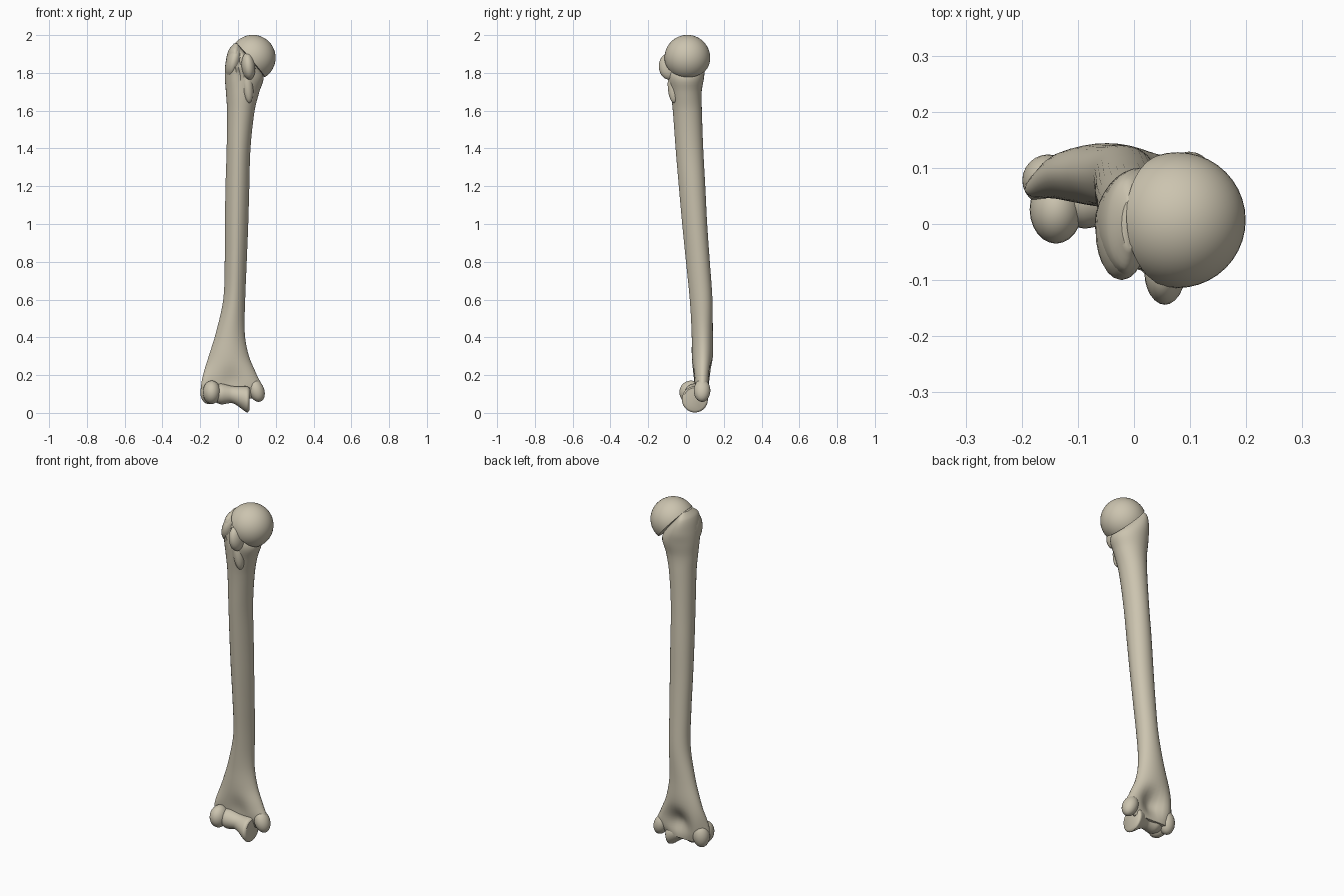
import bpy, bmesh
from math import sin, cos, pi, exp, radians
from mathutils import Vector

if "Cube" in bpy.data.objects:
    bpy.data.objects.remove(bpy.data.objects["Cube"])

bone = bpy.data.materials.new("bone")
bone.use_nodes = True
COLOUR = (0.60, 0.55, 0.43, 1)
bone.diffuse_color = COLOUR
bsdf = bone.node_tree.nodes["Principled BSDF"]
bsdf.inputs["Base Color"].default_value = COLOUR
bsdf.inputs["Roughness"].default_value = 0.7


def finish(name, bm, angle=45):
    """Turn a bmesh into a smooth-shaded bone part."""
    bmesh.ops.recalc_face_normals(bm, faces=bm.faces)
    mesh = bpy.data.meshes.new(name)
    bm.to_mesh(mesh)
    bm.free()
    mesh.materials.append(bone)
    obj = bpy.data.objects.new(name, mesh)
    bpy.context.collection.objects.link(obj)
    bpy.ops.object.select_all(action="DESELECT")
    obj.select_set(True)
    bpy.context.view_layer.objects.active = obj
    bpy.ops.object.shade_smooth_by_angle(angle=radians(angle))
    return obj


def skin(bm, rings):
    """Bridge equal rings of points and cap both ends."""
    rows = [[bm.verts.new(p) for p in ring] for ring in rings]
    n = len(rows[0])
    for a, b in zip(rows, rows[1:]):
        for i in range(n):
            j = (i + 1) % n
            bm.faces.new((a[i], a[j], b[j], b[i]))
    bm.faces.new(rows[0])
    bm.faces.new(rows[-1])


def spline(keys, steps):
    """Smoothly interpolate between key sections."""
    out = []
    for i in range(len(keys) - 1):
        p0, p1 = Vector(keys[max(i - 1, 0)]), Vector(keys[i])
        p2, p3 = Vector(keys[i + 1]), Vector(keys[min(i + 2, len(keys) - 1)])
        h = p2[0] - p1[0]
        m1 = (p2 - p0) * (h / (p2[0] - p0[0]))
        m2 = (p3 - p1) * (h / (p3[0] - p1[0]))
        for s in range(steps):
            t = s / steps
            out.append(p1 * (2*t**3 - 3*t*t + 1) + m1 * (t**3 - 2*t*t + t)
                       + p2 * (3*t*t - 2*t**3) + m2 * (t**3 - t*t))
    return out + [Vector(keys[-1])]


def bump(d, width):
    return exp(-(d / width) ** 2)


def lump(name, centre, size, tilt=0):
    """Rounded bony knob."""
    bm = bmesh.new()
    bmesh.ops.create_uvsphere(bm, u_segments=24, v_segments=14, radius=1)
    for v in bm.verts:
        x, y, z = v.co.x * size[0], v.co.y * size[1], v.co.z * size[2]
        v.co = Vector(centre) + Vector((x * cos(tilt) + z * sin(tilt), y,
                                        z * cos(tilt) - x * sin(tilt)))
    return finish(name, bm)


# Shaft with both flared ends: height, left/right limits, front/back limits
sections = [
    (0.075, -0.175, 0.07, 0.055, 0.11),
    (0.13, -0.195, 0.125, 0.04, 0.13),
    (0.20, -0.185, 0.10, 0.03, 0.142),
    (0.30, -0.155, 0.058, 0.03, 0.145),
    (0.42, -0.118, 0.036, 0.03, 0.142),
    (0.60, -0.078, 0.038, 0.02, 0.14),
    (0.80, -0.070, 0.046, 0.0, 0.126),
    (1.00, -0.069, 0.054, -0.02, 0.112),
    (1.20, -0.066, 0.060, -0.038, 0.102),
    (1.40, -0.060, 0.066, -0.055, 0.091),
    (1.60, -0.058, 0.088, -0.070, 0.084),
    (1.70, -0.064, 0.113, -0.083, 0.083),
    (1.78, -0.070, 0.135, -0.098, 0.096),
    (1.85, -0.066, 0.090, -0.102, 0.100),
    (1.92, -0.050, 0.030, -0.085, 0.082),
    (1.955, -0.022, 0.012, -0.045, 0.045),
]
SIDES = 32
rings = []
for z, x0, x1, y0, y1 in spline(sections, 5):
    ring = []
    cx, cy = (x0 + x1) / 2, (y0 + y1) / 2
    middle = bump(z - 0.85, 0.6)
    for i in range(SIDES):
        a = 2 * pi * i / SIDES
        c, s = cos(a), sin(a)
        # front ridge along the shaft, flatter back
        if s < 0:
            c *= 1 - 0.22 * middle * abs(s)
        else:
            c *= 1 + 0.12 * middle * s
        x = cx + c * (x1 - x0) / 2
        y = cy + s * (y1 - y0) / 2
        # hollow above the elbow joint, deeper at the back
        hollow = bump(x + 0.03, 0.065) * bump(z - 0.165, 0.075)
        y += (0.07 - y) * hollow * (0.85 if s > 0 else 0.5)
        # side column sweeping forward at the outer edge
        y -= 0.025 * bump(x + 0.2, 0.04) * bump(z - 0.15, 0.12)
        # groove between the two upper tubercles
        if s < 0:
            y += 0.028 * bump(x - 0.008, 0.014) * bump(z - 1.83, 0.1)
        ring.append((x, y, z))
    rings.append(ring)
bm = bmesh.new()
skin(bm, rings)
finish("shaft", bm)

# Ball head, cut to a cap with a crisp rim
bm = bmesh.new()
centre = Vector((0.078, 0.007, 1.88))
bmesh.ops.create_uvsphere(bm, u_segments=40, v_segments=24, radius=0.121)
normal = Vector((0.76, 0.05, 0.65)).normalized()
bmesh.ops.translate(bm, verts=bm.verts, vec=centre)
cut = bmesh.ops.bisect_plane(bm, geom=bm.verts[:] + bm.edges[:] + bm.faces[:],
                             plane_co=centre - normal * 0.018,
                             plane_no=normal, clear_inner=True)
rim = [g for g in cut["geom_cut"] if isinstance(g, bmesh.types.BMEdge)]
bmesh.ops.holes_fill(bm, edges=rim)
finish("head", bm)

# Upper knobs
lump("greater_tubercle", (-0.022, -0.012, 1.86), (0.042, 0.088, 0.092), 0.25)
lump("lesser_tubercle", (0.055, -0.086, 1.835), (0.036, 0.058, 0.072), -0.1)
lump("lesser_tubercle_crest", (0.05, -0.062, 1.74), (0.03, 0.035, 0.1), -0.1)

# Elbow knobs
lump("lateral_epicondyle", (-0.153, 0.078, 0.115), (0.046, 0.046, 0.068), 0.1)
lump("medial_epicondyle", (0.098, 0.085, 0.118), (0.041, 0.044, 0.062), -0.35)
lump("capitulum", (-0.139, 0.026, 0.109), (0.047, 0.061, 0.062))

# Spool-shaped joint: position along x, radius, axis height
spool = [
    (-0.125, 0.045, 0.104), (-0.09, 0.055, 0.10), (-0.06, 0.05, 0.099),
    (-0.032, 0.045, 0.097), (0.0, 0.052, 0.088), (0.03, 0.064, 0.077),
    (0.05, 0.069, 0.071), (0.06, 0.06, 0.073),
]
bm = bmesh.new()
skin(bm, [[(x, 0.047 + r * cos(2 * pi * i / 28), z + r * sin(2 * pi * i / 28))
           for i in range(28)] for x, r, z in spline(spool, 3)])
finish("trochlea", bm)
